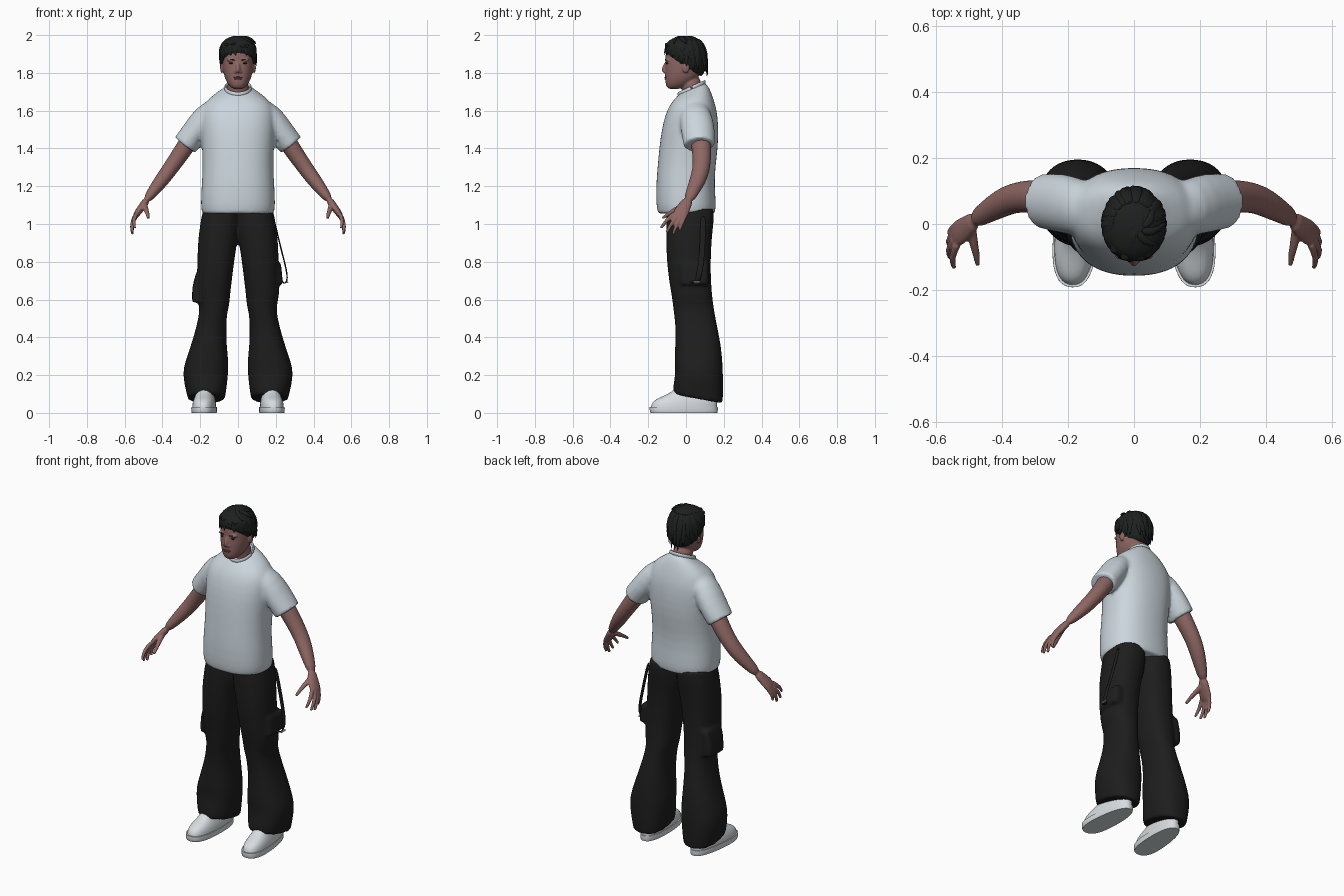
import bpy, bmesh, math, random
from mathutils import Vector

random.seed(4)


def material(name, rgb):
    m = bpy.data.materials.new(name)
    m.diffuse_color = (*rgb, 1)
    return m


SHIRT = material("pale_grey_cotton", (0.60, 0.67, 0.72))
SHOE = material("white_leather", (0.68, 0.72, 0.75))
SKIN = material("skin", (0.27, 0.135, 0.125))
LIP = material("lip", (0.19, 0.075, 0.075))
HAIR = material("black_hair", (0.013, 0.014, 0.014))
CLOTH = material("black_cloth", (0.0125, 0.0125, 0.0125))
GREY = material("lace_grey", (0.30, 0.33, 0.36))


def bridge(bm, rings, crease):
    """Skin a list of rings and cap both ends."""
    layer = bm.edges.layers.float.get("crease_edge") or bm.edges.layers.float.new("crease_edge")
    vs = [[bm.verts.new(p) for p in r] for r in rings]
    n = len(vs[0])
    for a, b in zip(vs, vs[1:]):
        for i in range(n):
            bm.faces.new((a[i], a[(i + 1) % n], b[(i + 1) % n], b[i]))
    for cap in (vs[0], vs[-1]):
        for e in bm.faces.new(cap).edges:
            e[layer] = crease


def loft(bm, rows, s=1, p=2.3, sides=24, crease=1.0, taper=0.0):
    """Stack rounded sections: z, x min, x max, y front, y back, tilt."""
    rings = []
    for z, x0, x1, yf, yb, tilt in rows:
        ring = []
        for i in range(sides):
            a = math.tau * i / sides
            c, d = math.cos(a), math.sin(a)
            u = math.copysign(abs(c) ** (2 / p), c)
            v = math.copysign(abs(d) ** (2 / p), d)
            y = (yf + yb) / 2 + v * (yb - yf) / 2
            x = (x0 + x1) / 2 + u * (x1 - x0) / 2 * (1 - taper * v)
            ring.append((s * x, y, z + tilt * y))
        rings.append(ring)
    bridge(bm, rings, crease)


def tube(bm, pts, s=1, ref=(0, 1, 0), sides=10, crease=0.0):
    """Sweep an ellipse: x, y, z, radius along ref, radius across."""
    P = [Vector(q[:3]) for q in pts]
    rings = []
    for i, q in enumerate(pts):
        t = (P[min(i + 1, len(P) - 1)] - P[max(i - 1, 0)]).normalized()
        a = Vector(ref)
        a = (a - t * a.dot(t)).normalized()
        b = t.cross(a)
        ring = []
        for k in range(sides):
            w = math.tau * k / sides
            v = P[i] + a * (q[3] * math.cos(w)) + b * (q[4] * math.sin(w))
            ring.append((s * v.x, v.y, v.z))
        rings.append(ring)
    bridge(bm, rings, crease)


def ball(bm, loc, size, s=1):
    new = bmesh.ops.create_uvsphere(bm, u_segments=16, v_segments=10, radius=1)["verts"]
    for v in new:
        v.co = (s * (loc[0] + v.co.x * size[0]), loc[1] + v.co.y * size[1], loc[2] + v.co.z * size[2])


def finish(bm, name, mat, sub=1, voxel=0, smooth=4, loc=(0, 0, 0), rot=0):
    bmesh.ops.recalc_face_normals(bm, faces=bm.faces)
    me = bpy.data.meshes.new(name)
    bm.to_mesh(me)
    bm.free()
    me.materials.append(mat)
    ob = bpy.data.objects.new(name, me)
    bpy.context.collection.objects.link(ob)
    ob.location, ob.rotation_euler = loc, (0, 0, rot)
    bpy.ops.object.select_all(action="DESELECT")
    ob.select_set(True)
    bpy.context.view_layer.objects.active = ob
    bpy.ops.object.shade_smooth_by_angle(angle=math.radians(60))
    if sub:
        m = ob.modifiers.new("round", "SUBSURF")
        m.levels = m.render_levels = sub
    if voxel:
        m = ob.modifiers.new("merge", "REMESH")
        m.mode, m.voxel_size, m.use_smooth_shade = "VOXEL", voxel, True
        m = ob.modifiers.new("relax", "SMOOTH")
        m.factor, m.iterations = 0.5, smooth
    return ob


SIDES = (1, -1)

# T-shirt: torso and sleeves merged
bm = bmesh.new()
torso = [(1.055, .190, -.148, .152, 0), (1.09, .200, -.159, .162, 0), (1.2, .194, -.160, .152, 0),
         (1.3, .188, -.152, .156, 0), (1.4, .191, -.143, .170, 0), (1.5, .200, -.130, .173, 0),
         (1.58, .200, -.110, .168, 0), (1.63, .185, -.088, .155, .03), (1.665, .150, -.066, .14, .12),
         (1.69, .100, -.048, .122, .3), (1.703, .068, -.04, .10, .45)]
loft(bm, [(z, -w, w, f, b, t) for z, w, f, b, t in torso])
for s in SIDES:
    tube(bm, [(.12, .035, 1.615, .07, .05), (.165, .05, 1.575, .088, .072), (.225, .065, 1.49, .092, .071),
              (.28, .07, 1.418, .083, .069)], s, sides=20, crease=1)
finish(bm, "t_shirt", SHIRT, voxel=.01, smooth=5)

# Ribbed collar
bm = bmesh.new()
ring = [(math.cos(a), math.sin(a)) for a in (math.tau * i / 24 for i in range(25))]
tube(bm, [(.068 * c, .03 + .07 * d, 1.706 + .45 * (.03 + .07 * d), .012, .006) for c, d in ring],
     ref=(0, 0, 1), sides=8)
finish(bm, "shirt_collar", SHIRT)

# Baggy trousers with side pockets
leg = [(.087, .070, .266, -.068, .194, -.19), (.12, .062, .275, -.072, .198, -.15),
       (.21, .051, .296, -.055, .197, -.05), (.27, .049, .281, -.062, .194, 0),
       (.36, .060, .249, -.058, .186, 0), (.45, .062, .222, -.055, .167, 0),
       (.53, .058, .205, -.065, .152, 0), (.57, .045, .205, -.070, .146, 0),
       (.62, .042, .220, -.076, .139, 0), (.70, .032, .218, -.091, .133, 0),
       (.80, .020, .216, -.102, .131, 0), (.90, .005, .213, -.106, .136, 0),
       (.96, -.01, .206, -.106, .141, 0), (1.02, -.01, .198, -.106, .149, 0),
       (1.08, -.01, .184, -.100, .148, 0)]
bm = bmesh.new()
for s in SIDES:
    loft(bm, leg, s)
loft(bm, [(.68, .17, .238, -.03, .12, 0), (.79, .17, .228, -.03, .12, 0)], 1, p=5)
loft(bm, [(.585, .17, .242, -.03, .12, 0), (.66, .17, .246, -.03, .12, 0), (.74, .17, .222, -.03, .12, 0)], -1, p=5)
finish(bm, "trousers", CLOTH, voxel=.01, smooth=4)

# Hanging strap and its buckle
bm = bmesh.new()
tube(bm, [(x, y, z, .016, .004) for x, y, z in
          ((.185, .09, 1.05), (.208, .09, .95), (.235, .085, .84), (.256, .075, .76), (.263, .065, .71),
           (.252, .05, .682), (.232, .03, .69), (.215, .015, .76), (.205, .01, .86))], sides=8)
finish(bm, "hip_strap", CLOTH)
bm = bmesh.new()
tube(bm, [(.262, .04, .692, .006, .005), (.262, .075, .692, .006, .005)], ref=(0, 0, 1), sides=4)
finish(bm, "strap_buckle", GREY, sub=0)

# Arms with hands, merged
bm = bmesh.new()
fingers = [((.537, -.062, 1.055), (.556, -.105, 1.018), (.546, -.133, .978)),
           ((.546, -.046, 1.042), (.566, -.082, .995), (.558, -.103, .955)),
           ((.548, -.028, 1.035), (.566, -.055, .985), (.558, -.068, .945)),
           ((.543, -.008, 1.038), (.562, -.025, .998), (.555, -.034, .965))]
for s in SIDES:
    tube(bm, [(.20, .068, 1.53, .055, .05), (.265, .08, 1.43, .055, .05), (.315, .085, 1.355, .051, .046),
              (.365, .08, 1.285, .047, .042), (.405, .062, 1.23, .045, .040), (.45, .035, 1.172, .035, .031),
              (.488, .01, 1.122, .028, .022)], s, sides=14)
    tube(bm, [(.478, .018, 1.135, .027, .021), (.505, -.008, 1.095, .036, .021), (.53, -.025, 1.062, .043, .019),
              (.55, -.04, 1.03, .040, .013)], s, sides=12)
    for a, b, c in fingers:
        tube(bm, [(*a, .013, .013), (*b, .0115, .0115), (*c, .008, .008)], s, ref=(1, 0, 0), sides=8, crease=.6)
    tube(bm, [(.495, -.01, 1.10, .018, .017), (.487, -.06, 1.075, .015, .014), (.478, -.095, 1.052, .012, .011),
              (.475, -.125, 1.03, .008, .008)], s, ref=(1, 0, 0), sides=8, crease=.6)
finish(bm, "arms", SKIN, voxel=.005, smooth=2)

# Head, neck, nose, ears and lips
bm = bmesh.new()
skull = [(1.713, .018, -.085, -.045, 0), (1.723, .040, -.104, -.01, 0), (1.75, .060, -.110, .04, 0),
         (1.78, .073, -.111, .07, 0), (1.82, .081, -.112, .085, 0), (1.86, .084, -.109, .095, 0),
         (1.90, .085, -.110, .098, 0), (1.94, .080, -.100, .093, 0), (1.97, .060, -.073, .068, 0),
         (1.982, .02, -.03, .03, 0)]
loft(bm, [(z, -w, w, f, b, t) for z, w, f, b, t in skull], p=2.2, crease=0)
tube(bm, [(0, .055, 1.63, .06, .062), (0, .035, 1.70, .056, .058), (0, .015, 1.80, .054, .055)], sides=16)
tube(bm, [(0, -.102, 1.862, .009, .008), (0, -.110, 1.838, .010, .012), (0, -.117, 1.815, .014, .018),
          (0, -.110, 1.800, .012, .010)], ref=(1, 0, 0), sides=10)
for s in SIDES:
    ball(bm, (.086, .0, 1.828), (.009, .019, .030), s)
    ball(bm, (.013, -.110, 1.806), (.008, .010, .007), s)
    ball(bm, (.035, -.096, 1.869), (.026, .014, .008), s)
finish(bm, "head", SKIN, voxel=.005, smooth=3)

bm = bmesh.new()
ball(bm, (0, -.108, 1.776), (.024, .007, .004))
ball(bm, (0, -.107, 1.768), (.019, .008, .0045))
finish(bm, "lips", LIP, sub=0)

# Eyes and brows
bm = bmesh.new()
for s in SIDES:
    ball(bm, (.034, -.099, 1.851), (.013, .008, .005), s)
    tube(bm, [(.014, -.110, 1.866, .004, .003), (.036, -.109, 1.873, .004, .003),
              (.058, -.094, 1.868, .002, .002)], s, ref=(0, 0, 1), sides=6)
finish(bm, "eyes_and_brows", HAIR)

# Hair: cap, overlapping locks and crown swirl
bm = bmesh.new()
cap = [(1.825, .085, -.098, .082, -.6), (1.86, .096, -.114, .105, -.5), (1.91, .101, -.114, .112, -.25),
       (1.95, .094, -.105, .102, -.1), (1.982, .066, -.078, .072, 0), (1.996, .025, -.03, .03, 0)]
loft(bm, [(z, -w, w, f, b, t) for z, w, f, b, t in cap], p=2.1, crease=.3)
finish(bm, "hair_cap", HAIR)
bm = bmesh.new()
for layer, count in ((0, 21), (1, 15)):
    for i in range(count):
        a = math.tau * (i + .5 * layer) / count
        b = a + random.uniform(-.05, .28)
        c, d = math.cos(a), math.sin(a)
        e, f = math.cos(b), math.sin(b)
        low = 1.842 - .55 * .11 * f + .045 * layer + random.uniform(-.014, .016)
        tube(bm, [(.055 * c, .06 * d, 1.983, .012, .007), (.084 * c, .094 * d, 1.952, .020, .009),
                  (.097 * (c + e) / 2, .112 * (d + f) / 2, (1.94 + low) / 2 + .01, .017, .008),
                  (.096 * e, .114 * f, low, .003, .002)], ref=(-d, c, 0), sides=6)
for i in range(7):
    a = math.tau * i / 7
    pts = [(.015 + r * math.cos(a + k), -.01 + r * math.sin(a + k), z, w, .008)
           for r, k, z, w in ((.008, 0, 1.99, .010), (.035, .4, 1.991, .016), (.062, .8, 1.976, .014),
                              (.082, 1.1, 1.952, .003))]
    tube(bm, pts, ref=(-math.sin(a + .5), math.cos(a + .5), 0), sides=6)
finish(bm, "hair_locks", HAIR)

# Sneakers: sole, upper and laces
for s in SIDES:
    side = "left" if s > 0 else "right"
    place = dict(loc=(s * .176, 0, 0), rot=s * .07)
    bm = bmesh.new()
    loft(bm, [(0, -.064, .064, -.190, .168, 0), (.012, -.067, .067, -.195, .171, 0),
              (.032, -.066, .066, -.194, .170, 0)], p=2.5, taper=.12)
    finish(bm, side + "_sole", SHOE, **place)
    bm = bmesh.new()
    loft(bm, [(.025, -.062, .062, -.188, .166, 0), (.05, -.061, .061, -.184, .166, 0),
              (.07, -.056, .056, -.165, .166, 0), (.088, -.050, .050, -.125, .166, 0),
              (.11, -.044, .044, -.075, .166, 0), (.15, -.040, .040, -.035, .16, 0)], p=2.4, taper=.1)
    finish(bm, side + "_upper", SHOE, **place)
    bm = bmesh.new()
    for y, z, w in ((-.118, .090, .030), (-.096, .100, .029), (-.075, .110, .027), (-.06, .122, .025)):
        tube(bm, [(-w, y + .022, z - .008, .005, .003), (0, y - .003, z, .005, .003),
                  (w, y + .022, z - .008, .005, .003)], sides=6)
    finish(bm, side + "_laces", GREY, **place)
